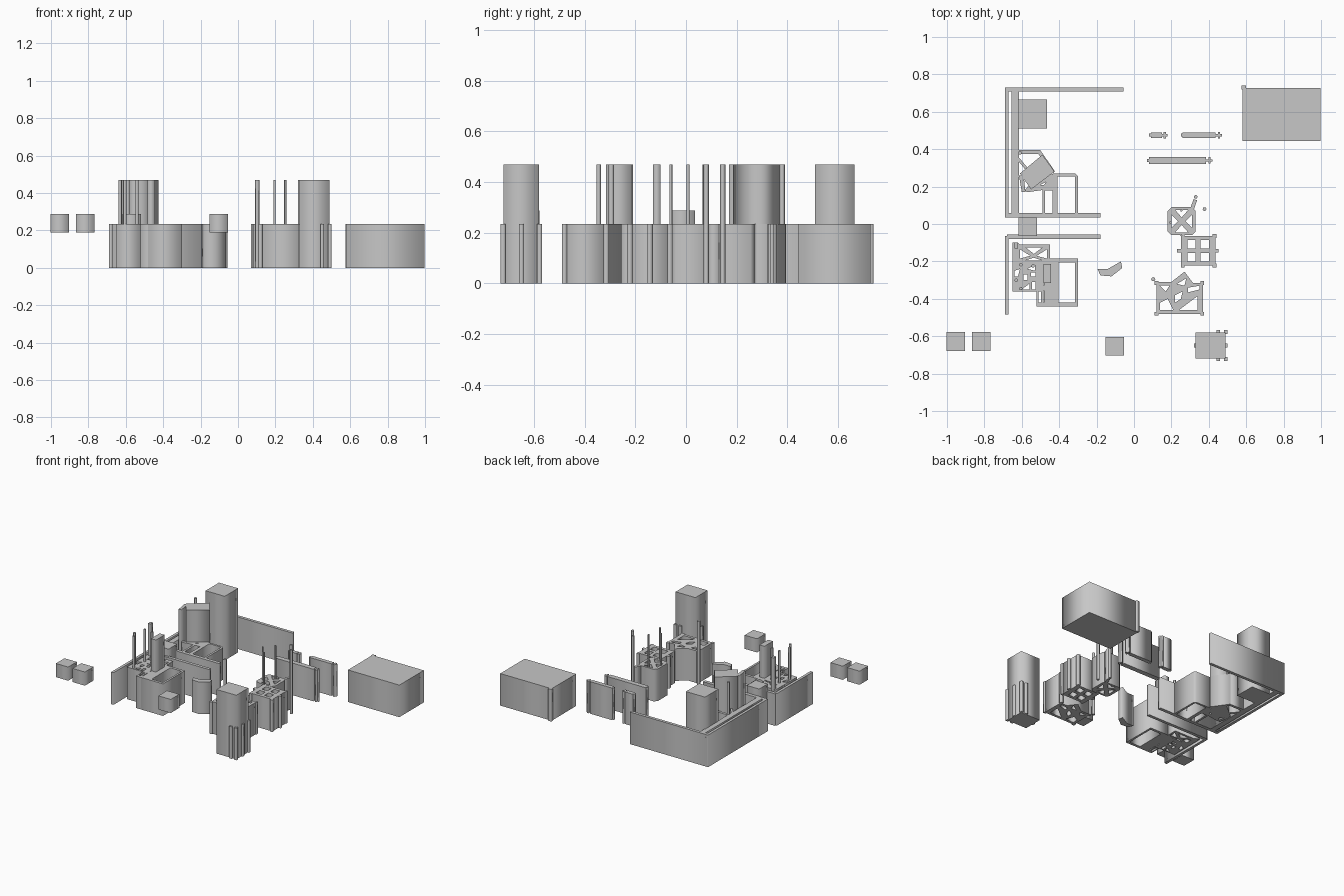
import bpy
import math
from mathutils import Vector

old = bpy.data.objects.get("Cube")
if old:
    bpy.data.objects.remove(old, do_unlink=True)

grey = bpy.data.materials.new("concrete grey")
grey.use_nodes = True
grey.diffuse_color = (0.57, 0.57, 0.57, 1)
grey.node_tree.nodes["Principled BSDF"].inputs["Base Color"].default_value = grey.diffuse_color

UNIT = 0.01      # plan coordinates are in hundredths
LOW = 23.5       # height of walls and low buildings
TALL = 47        # height of towers and posts


def prism(name, outline, holes=(), bottom=0, top=LOW):
    """Extrude a plan outline, with holes, from bottom to top."""
    curve = bpy.data.curves.new(name, 'CURVE')
    curve.dimensions = '2D'
    curve.fill_mode = 'BOTH'
    curve.extrude = (top - bottom) * UNIT / 2
    for ring in [outline, *holes]:
        spline = curve.splines.new('POLY')
        spline.points.add(len(ring) - 1)
        for point, (x, y) in zip(spline.points, ring):
            point.co = (x * UNIT, y * UNIT, 0, 1)
        spline.use_cyclic_u = True
    temp = bpy.data.objects.new(name + " curve", curve)
    bpy.context.collection.objects.link(temp)
    graph = bpy.context.evaluated_depsgraph_get()
    mesh = bpy.data.meshes.new_from_object(temp.evaluated_get(graph))
    bpy.data.objects.remove(temp, do_unlink=True)
    mesh.materials.clear()
    mesh.materials.append(grey)
    mesh.name = name
    obj = bpy.data.objects.new(name, mesh)
    obj.location.z = (top + bottom) * UNIT / 2
    bpy.context.collection.objects.link(obj)
    return obj


def rect(left, right, front, back):
    return [(left, front), (right, front), (right, back), (left, back)]


def box(name, left, right, front, back, bottom=0, top=LOW):
    return prism(name, rect(left, right, front, back), (), bottom, top)


def bar(name, start, end, width, top=LOW):
    """Upright slab between two plan points."""
    a, b = Vector(start), Vector(end)
    side = (b - a).normalized().orthogonal() * width / 2
    return prism(name, [a + side, a - side, b - side, b + side], (), 0, top)


def post(name, x, y, radius=1, top=TALL):
    ring = [(x + radius * math.cos(math.tau * i / 8), y + radius * math.sin(math.tau * i / 8))
            for i in range(8)]
    return prism(name, ring, (), 0, top)


# Perimeter walls
box("back_wall", -68, -5.5, 70.8, 73)
box("upper_outer_wall", -69, -67, 3.5, 73)
box("upper_inner_wall", -65.5, -61.5, 6, 70.8)
box("upper_front_wall", -67, -18, 3.5, 6)
box("lower_back_wall", -68, -18, -8, -5.7)
box("lower_outer_wall", -69, -67, -48.5, -6.5)

# Floating cubes
for name, x, y in [("far_cube", -95.3, -62.8), ("near_cube", -81.7, -62.8),
                   ("front_cube", -10.3, -65.4), ("wall_cube", -56.8, -1.5)]:
    box(name, x - 5, x + 5, y - 5, y + 5, 18.8, 28.8)

# Large block with its corner strip
box("large_block", 58, 99.7, 44.5, 72.8)
box("large_block_strip", 57.5, 60, 72, 74)

# Rear tower
box("rear_tower", -62, -46.5, 51, 66.5, 0, TALL)

# Front tower and its low pilasters
box("front_tower", 33, 49, -72, -58, 0, TALL)
for x, y in [(45, -57.8), (49, -57.8), (49, -65), (45, -72.2), (49, -72.2), (33.2, -65)]:
    box("tower_pilaster", x - 1, x + 1, y - 1, y + 1)

# Free-standing panels with stepped ends
for left, right, y, half, tip in [(9, 15, 47.5, 1.5, 18), (26, 43.5, 47.5, 1.5, 47),
                                  (8, 38.5, 34, 1.8, 42)]:
    box("panel", left, right, y - half, y + half)
    box("panel_start", left - 1, left, y - 0.8, y + 0.8)
    box("panel_tongue", right, tip, y - 0.6, y + 0.6)
    box("panel_end_fin", tip - 2.2, tip - 1, y - 1.7, y + 1.7)

# Bent wall
prism("bent_wall", [(-19.5, -24), (-14, -24), (-7, -20), (-6.3, -23.5), (-12, -28), (-18, -27.5)])

# Lower left building: open court, truss room and perforated room
prism("lower_court", rect(-48, -30, -44, -18.5), [rect(-40.5, -31.5, -42, -20.5)])
prism("lower_truss_room",
      [(-65, -10), (-62, -10), (-61, -11), (-45, -11), (-45, -21), (-65, -21)],
      [[(-58, -12.5), (-49, -12.5), (-53.5, -16)],
       [(-61, -13.5), (-61, -18.5), (-55.5, -17)],
       [(-46.5, -13.5), (-46.5, -18.5), (-52, -17)],
       [(-58, -19.5), (-49, -19.5), (-53.5, -18)]])
prism("lower_perforated_room", rect(-65, -52, -36, -21),
      [[(-64, -25), (-61, -24), (-62, -28), (-64, -28)],
       [(-57, -24), (-53, -22), (-53, -25)],
       rect(-59, -57, -30, -27), rect(-55, -52.6, -28, -26),
       [(-60, -35), (-56, -32), (-56, -35)], rect(-54.5, -52.6, -35, -31)])
prism("lower_slotted_room", rect(-52, -42, -44, -20.5),
      [rect(-48.5, -44.5, -33, -21.8), rect(-48.5, -45, -42, -35.5),
       rect(-51, -49.8, -42, -36)])
box("lower_chimney_block", -48.5, -44.5, -31.5, -21.5, 0, TALL)
box("lower_corner_post", -64, -62, -13, -10, 0, TALL)
for x, y in [(-60.5, -21.8), (-54, -22.5), (-63, -30), (-60.5, -34.5)]:
    post("lower_mast", x, y, 0.9)

# Upper left building: two courts, braces and a turned tower
prism("upper_court",
      [(-49, 4), (-30, 4), (-30, 25.5), (-31.5, 27), (-43, 27), (-49, 20)],
      [rect(-47.5, -43.5, 6, 18), rect(-41, -31.5, 6, 25.5)])
prism("turned_tower", [(-49, 37), (-42.5, 28), (-55, 18.5), (-61, 27)], (), 0, TALL)
prism("turned_tower_flank", [(-61.5, 26), (-59, 26), (-58, 17), (-60, 17)], (), 0, TALL)
post("upper_mast", -61, 38, 1)
box("upper_link", -61.5, -50, 37.5, 39.5)
bar("upper_diagonal", (-51, 39), (-43, 27.5), 2)
bar("upper_side_brace", (-62, 35), (-57, 29), 1.5)
prism("upper_porch", [(-58.5, 18), (-55, 22), (-43, 27), (-43, 19), (-57, 17)],
      [[(-50, 21), (-47, 22.5), (-47, 20.5)]])

# Cross-braced building with masts
prism("cross_building",
      [(20, -6), (31, -6), (33, -4), (33, 7), (31, 9), (20, 9), (18, 7), (18, -4)],
      [[(22, 7.5), (29, 7.5), (25.5, 3.5)], [(22, -4.5), (29, -4.5), (25.5, -0.5)],
       [(20, 5), (20, -2), (23.5, 1.5)], [(31, 5), (31, -2), (27.5, 1.5)]])
bar("cross_building_arm", (31, 8), (32.8, 13), 2)
for x, y in [(19.5, 0.8), (25.3, 7.2), (25.3, -6), (33, 14.5), (37.7, 8)]:
    post("cross_mast", x, y, 1 if x > 30 else 0.6)

# Four-window building
prism("window_building", rect(25, 43.5, -22.3, -6.3),
      [rect(x, x + 4.5, y, y + 4.5) for x in (28.5, 35.5) for y in (-20, -13)])
for x, y in [(24, -14.3), (44.2, -14.3), (26, -22.2), (43, -22.2), (26, -6.4), (43, -6.4)]:
    box("window_building_pier", x - 1, x + 1, y - 1, y + 1)

# Gabled building with slanted openings
prism("gabled_building",
      [(12, -48), (37, -48), (37, -31.5), (31.5, -31.5), (27, -25.5), (20, -31), (12, -31)],
      [[(14, -33), (19, -33), (17, -36)], [(14, -46), (21, -46), (18, -40), (14, -42)],
       [(24, -46), (34, -46), (34, -38.5)], [(22, -38), (26, -36), (25, -40), (22, -42)],
       [(23, -32), (28, -29), (27, -33)], [(29, -34), (35, -33), (35, -35), (29, -36.5)]])
for x, y in [(12, -31.5), (36.5, -31.5), (12, -48), (36.5, -48)]:
    box("gabled_building_pier", x - 1, x + 1, y - 1, y + 1)
post("gabled_mast", 10.3, -29.5, 1.1)
